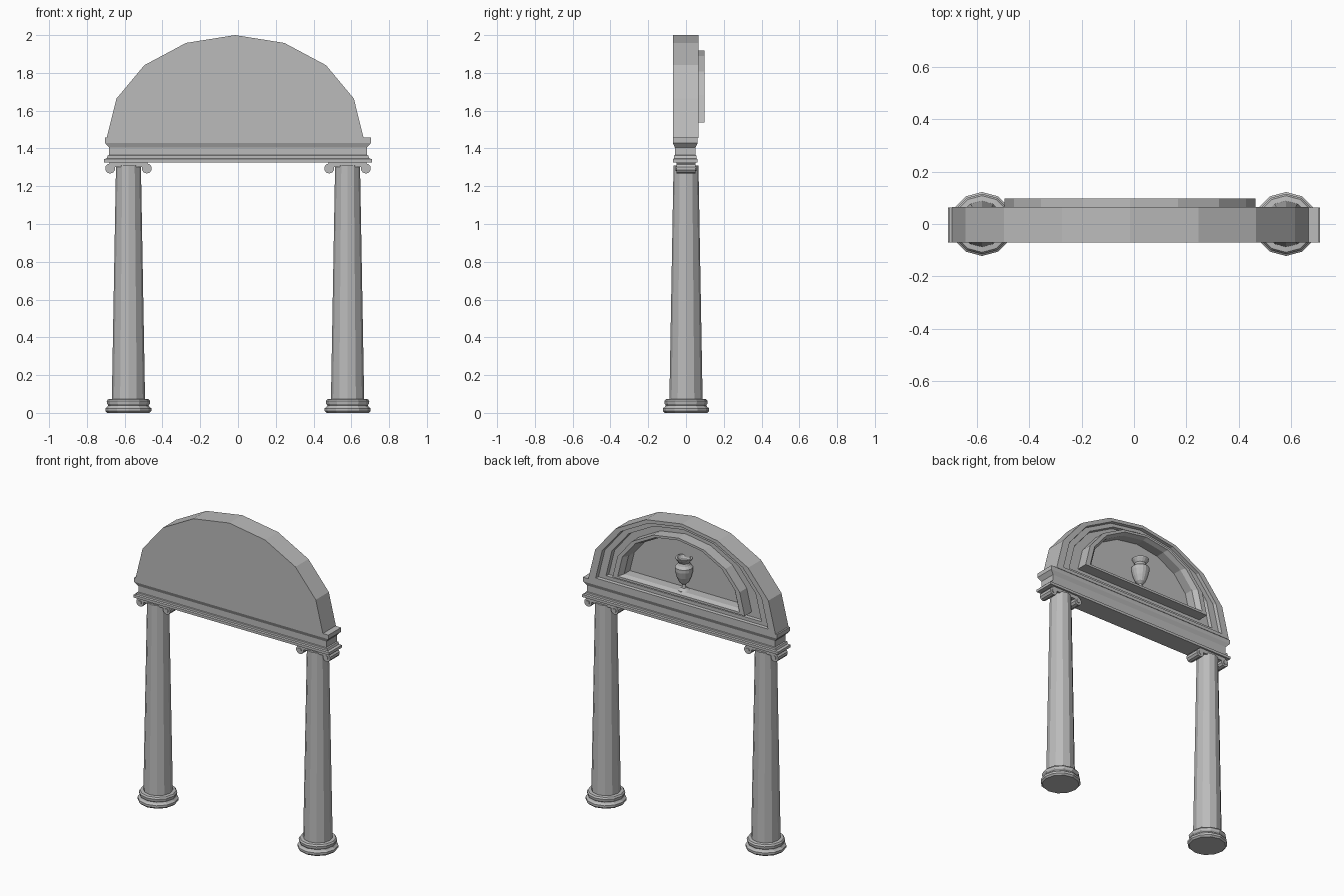
import bpy
import bmesh
from math import sin, cos, pi
from mathutils import Matrix

if "Cube" in bpy.data.objects:
    bpy.data.objects.remove(bpy.data.objects["Cube"], do_unlink=True)

stone = bpy.data.materials.new("grey_stone")
stone.use_nodes = True
GREY = (0.5, 0.5, 0.5, 1)
stone.diffuse_color = GREY
stone.node_tree.nodes["Principled BSDF"].inputs["Base Color"].default_value = GREY


def finish(name, bm):
    bmesh.ops.recalc_face_normals(bm, faces=bm.faces)
    mesh = bpy.data.meshes.new(name)
    bm.to_mesh(mesh)
    bm.free()
    mesh.materials.append(stone)
    obj = bpy.data.objects.new(name, mesh)
    bpy.context.collection.objects.link(obj)
    return obj


def loft(name, loops):
    """Skin a row of equal-length loops and cap both ends."""
    bm = bmesh.new()
    rows = [[bm.verts.new(p) for p in loop] for loop in loops]
    n = len(rows[0])
    for a, b in zip(rows, rows[1:]):
        for i in range(n):
            j = (i + 1) % n
            bm.faces.new((a[i], a[j], b[j], b[i]))
    bm.faces.new(rows[0])
    bm.faces.new(rows[-1])
    return finish(name, bm)


def lathe(name, profile, x, y=0, sides=12):
    angles = [2 * pi * i / sides for i in range(sides)]
    return loft(name, [[(x + r * cos(a), y + r * sin(a), z) for a in angles]
                       for r, z in profile])


def drum(name, x, z, radius, half_depth, sides=10):
    bm = bmesh.new()
    place = Matrix.Translation((x, 0, z)) @ Matrix.Rotation(pi / 2, 4, "X")
    bmesh.ops.create_cone(bm, cap_ends=True, segments=sides, radius1=radius,
                          radius2=radius, depth=2 * half_depth, matrix=place)
    return finish(name, bm)


def stacked_block(name, levels, x=0, y=0):
    """Rectangular moulding from (half width, half depth, height) levels."""
    corners = ((-1, -1), (1, -1), (1, 1), (-1, 1))
    return loft(name, [[(x + sx * w, y + sy * d, z) for sx, sy in corners]
                       for w, d, z in levels])


# Columns with moulded bases and scrolled capitals
BASE = [(0.112, 0), (0.122, 0.01), (0.122, 0.024), (0.112, 0.032),
        (0.107, 0.04), (0.113, 0.048), (0.115, 0.062), (0.108, 0.072), (0.09, 0.074)]
for side, x in (("right", -0.58), ("left", 0.58)):
    lathe(side + "_column_base", BASE, x)
    lathe(side + "_column_shaft", [(0.088, 0.07), (0.066, 1.31)], x)
    stacked_block(side + "_capital_slab",
                  [(0.1, 0.05, 1.302), (0.1, 0.05, 1.328)], x)
    for end, s in (("outer", -1), ("inner", 1)):
        vx = x + s * 0.097
        drum(f"{side}_{end}_scroll", vx, 1.294, 0.027, 0.05)
        drum(f"{side}_{end}_scroll_eye", vx, 1.294, 0.013, 0.055, 8)

# Beam with a ledge at top and bottom
stacked_block("beam", [(0.71, 0.066, 1.326), (0.71, 0.066, 1.343),
                       (0.695, 0.059, 1.348), (0.69, 0.059, 1.362),
                       (0.682, 0.055, 1.365), (0.682, 0.055, 1.405),
                       (0.705, 0.066, 1.43), (0.705, 0.066, 1.457)], y=-0.004)

# Arched gable: half-round slab with stepped recesses and a raised frame behind
CX, MID = -0.015, 1.728


def half_round(scale, y):
    points = []
    for i in range(9):
        a = pi * i / 8
        z = 1.456 + 0.544 * sin(a)
        points.append((CX + scale * 0.68 * cos(a), y, MID + scale * (z - MID)))
    return points


loft("arched_gable", [half_round(s, y) for s, y in (
    (1, -0.07), (1, 0.065), (0.92, 0.065), (0.91, 0.045), (0.83, 0.045),
    (0.82, 0.025), (0.705, 0.025), (0.705, 0.098), (0.65, 0.098),
    (0.61, 0.07), (0.61, 0.01))])

# Urn standing inside the frame
URN = [(0.036, 1.555), (0.036, 1.562), (0.014, 1.575), (0.011, 1.598),
       (0.03, 1.615), (0.045, 1.65), (0.055, 1.69), (0.055, 1.712),
       (0.04, 1.727), (0.034, 1.742), (0.05, 1.765), (0.052, 1.772),
       (0.04, 1.772), (0.028, 1.75)]
urn = lathe("urn", URN, CX, 0.042, 16)
